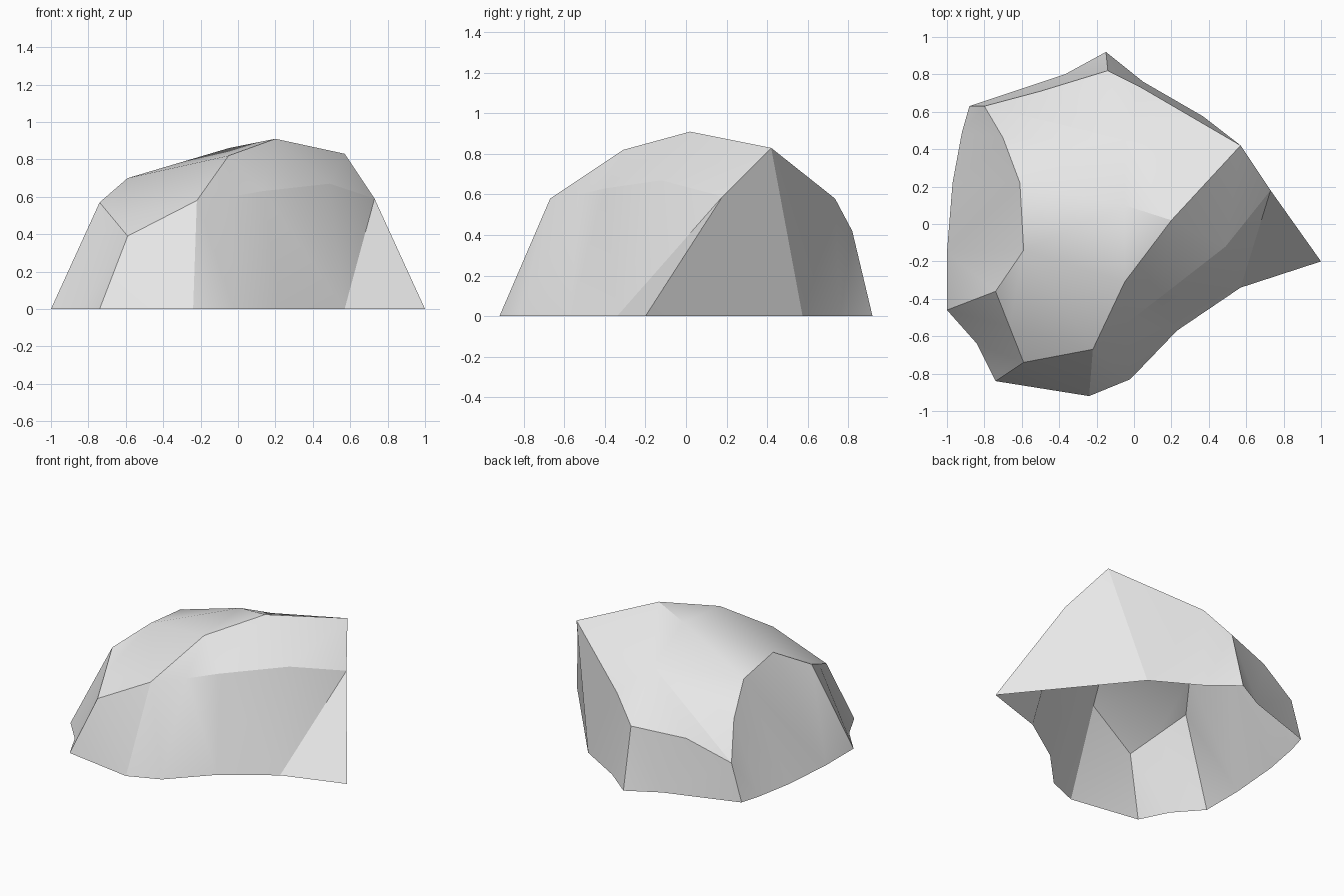
import bpy, bmesh, math

if "Cube" in bpy.data.objects:
    bpy.data.objects.remove(bpy.data.objects["Cube"])

# Ground outline, counter-clockwise from the front
base = [(-.24, -.92), (-.02, -.83), (.23, -.57), (.57, -.34),
        (1, -.20), (.37, .575), (.05, .76), (-.15, .92),
        (-.37, .80), (-.88, .63), (-.92, .49), (-.97, .22),
        (-1, -.15), (-1, -.46), (-.84, -.64), (-.74, -.84)]

# Broken rim above it, one point per ground point
rim = [(-.22, -.67, .58), (-.04, -.53, .60), (.13, -.40, .63), (.49, -.12, .67),
       (.73, .18, .59), (.57, .42, .83), (.03, .735, .58), (-.14, .82, .42),
       (-.50, .71, .386), (-.80, .63, .26), (-.70, .46, .483), (-.61, .22, .653),
       (-.59, -.14, .70), (-.74, -.36, .57), (-.665, -.55, .48), (-.59, -.74, .39)]

bm = bmesh.new()
b = [bm.verts.new((x, y, 0)) for x, y in base]
r = [bm.verts.new(p) for p in rim]
ridge, peak, brow = [bm.verts.new(p) for p in
                     [(-.05, -.31, .82), (.20, .02, .91), (-.05, .10, .86)]]

# Side walls (the underside is open)
n = len(b)
for i in range(n):
    j = (i + 1) % n
    bm.faces.new((b[i], b[j], r[j], r[i]))

# Upper right slope
bm.faces.new((r[0], r[1], ridge))
bm.faces.new((r[1], r[2], ridge))
bm.faces.new((r[2], r[3], peak, ridge))
bm.faces.new((r[3], r[4], r[5], peak))
# Front left facet and top facet
bm.faces.new([ridge] + r[12:] + [r[0]])
bm.faces.new((ridge, peak, brow, r[11], r[12]))
# Large back slope, fanned from its middle
slope = bm.faces.new([brow, peak] + r[5:12])
hub = bmesh.ops.poke(bm, faces=[slope])["verts"][0]
hub.co = (-.05, .45, .69)

bmesh.ops.triangulate(bm, faces=bm.faces[:])
mesh = bpy.data.meshes.new("boulder")
bm.to_mesh(mesh)
bm.free()

stone = bpy.data.materials.new("stone grey")
stone.diffuse_color = (.8, .8, .8, 1)
stone.use_nodes = True
stone.node_tree.nodes["Principled BSDF"].inputs["Base Color"].default_value = stone.diffuse_color
mesh.materials.append(stone)
boulder = bpy.data.objects.new("boulder", mesh)
bpy.context.collection.objects.link(boulder)
bpy.context.view_layer.objects.active = boulder
boulder.select_set(True)
bpy.ops.object.shade_smooth_by_angle(angle=math.radians(22))
